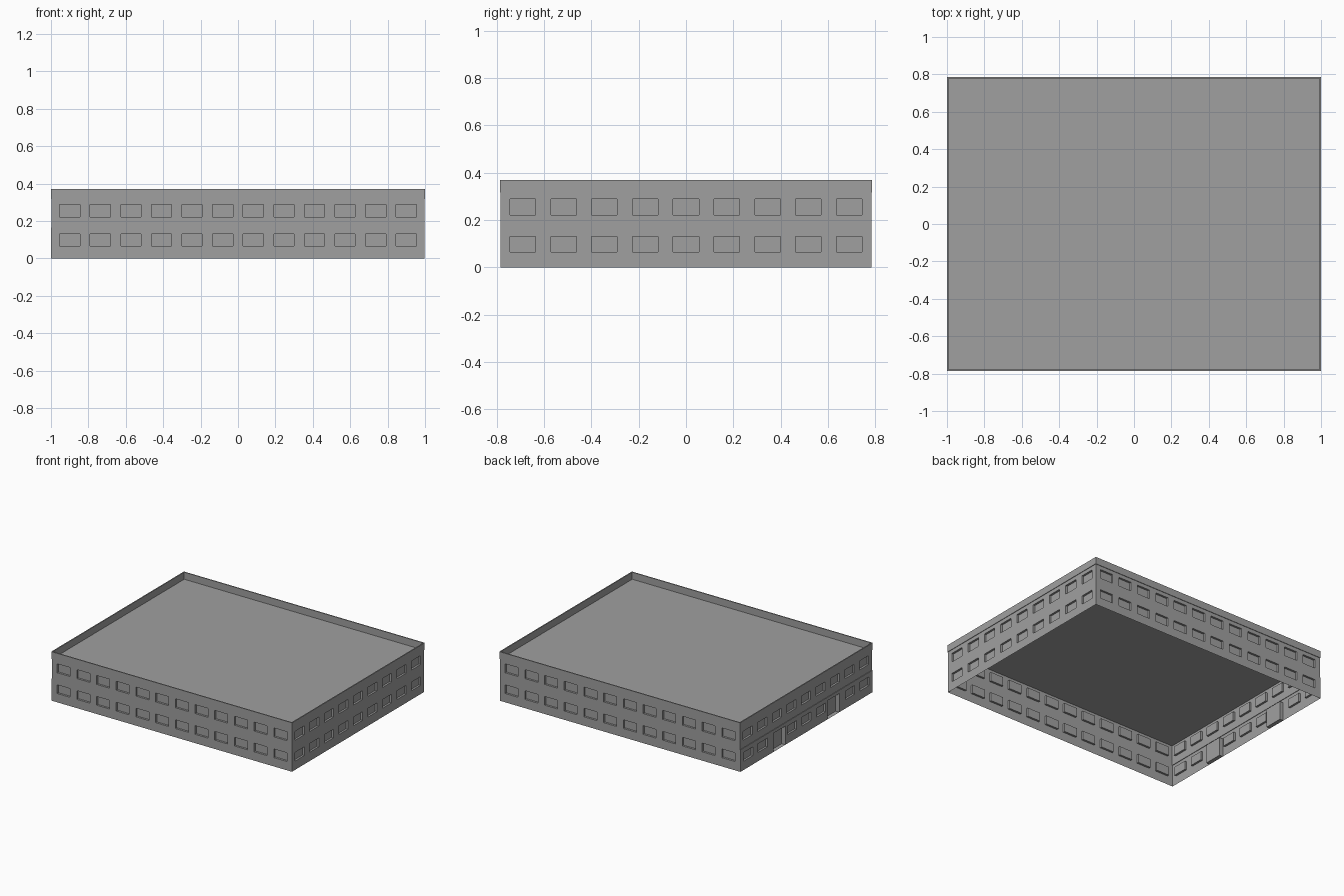
import bpy, bmesh
from mathutils import Vector

cube = bpy.data.objects.get("Cube")
if cube:
    bpy.data.objects.remove(cube, do_unlink=True)

HX, HY = 1.0, 0.787          # outer half sizes at the parapet
LIP = 0.004                  # parapet overhang
WX, WY = HX - LIP, HY - LIP  # wall half sizes
ROOF_Z, TOP_Z, FLOOR_Z = 0.317, 0.37, 0.165
ROWS = [(0.066, 0.131), (0.222, 0.289)]
WINDOW_W, WINDOW_D = 0.108, 0.015
UP = Vector((0, 0, 1))

grey = bpy.data.materials.new("concrete_grey")
grey.use_nodes = True
colour = (0.35, 0.35, 0.35, 1)
grey.diffuse_color = colour
grey.node_tree.nodes["Principled BSDF"].inputs["Base Color"].default_value = colour


def finish(name, bm):
    bmesh.ops.remove_doubles(bm, verts=bm.verts, dist=0.0002)
    mesh = bpy.data.meshes.new(name)
    bm.to_mesh(mesh)
    bm.free()
    mesh.materials.append(grey)
    obj = bpy.data.objects.new(name, mesh)
    bpy.context.collection.objects.link(obj)


def wall(name, out, distance, half, z0, z1, openings):
    """Thin wall facing 'out'; openings are (u0, u1, v0, v1, depth) recesses."""
    bm = bmesh.new()
    out = Vector(out)
    along = UP.cross(out)

    def quad(*points):
        bm.faces.new([bm.verts.new(along * u + UP * v + out * (distance - d))
                      for u, v, d in points])

    us = sorted({-half, half, *(u for o in openings for u in o[:2])})
    vs = sorted({z0, z1, *(v for o in openings for v in o[2:4])})
    for a, b in zip(us, us[1:]):
        for c, e in zip(vs, vs[1:]):
            u, v = (a + b) / 2, (c + e) / 2
            if not any(o[0] < u < o[1] and o[2] < v < o[3] for o in openings):
                quad((a, c, 0), (b, c, 0), (b, e, 0), (a, e, 0))
    for a, b, c, e, d in openings:
        rim = [(a, c), (b, c), (b, e), (a, e)]
        quad(*[(u, v, d) for u, v in rim])
        for p, q in zip(rim, rim[1:] + rim[:1]):
            quad((*p, 0), (*q, 0), (*q, d), (*p, d))
    finish(name, bm)


def windows(count, reach, row, skip=()):
    step = 2 * reach / (count - 1)
    centres = [-reach + i * step for i in range(count) if i not in skip]
    return [(c - WINDOW_W / 2, c + WINDOW_W / 2, *row, WINDOW_D) for c in centres]


# long walls and plain side wall
long_openings = [w for row in ROWS for w in windows(12, 0.9, row)]
wall("front_wall", (0, -1, 0), WY, WX, 0, ROOF_Z, long_openings)
wall("back_wall", (0, 1, 0), WY, WX, 0, ROOF_Z, long_openings)
side_openings = [w for row in ROWS for w in windows(9, 0.69, row)]
wall("right_wall", (1, 0, 0), WX, WY, 0, ROOF_Z, side_openings)

# entrance side: upper storey, and a slightly proud ground storey with two doors
wall("entrance_upper_wall", (-1, 0, 0), WX, WY, FLOOR_Z, ROOF_Z,
     windows(9, 0.69, ROWS[1]))
doors = [(c - 0.07, c + 0.07, 0, 0.14, 0.03) for c in (-0.32, 0.32)]
wall("entrance_lower_wall", (-1, 0, 0), HX, WY, 0, FLOOR_Z,
     windows(9, 0.69, ROWS[0], skip=(2, 6)) + doors)

# ledge and end returns joining the two storeys
bm = bmesh.new()
for points in (
    [(-HX, -WY, FLOOR_Z), (-WX, -WY, FLOOR_Z), (-WX, WY, FLOOR_Z), (-HX, WY, FLOOR_Z)],
    [(-HX, -WY, 0), (-WX, -WY, 0), (-WX, -WY, FLOOR_Z), (-HX, -WY, FLOOR_Z)],
    [(-WX, WY, 0), (-HX, WY, 0), (-HX, WY, FLOOR_Z), (-WX, WY, FLOOR_Z)],
):
    bm.faces.new([bm.verts.new(p) for p in points])
finish("entrance_ledge", bm)


def corners(inset, z):
    x, y = HX - inset, HY - inset
    return [(-x, -y, z), (x, -y, z), (x, y, z), (-x, y, z)]


# roof deck
bm = bmesh.new()
bm.faces.new([bm.verts.new(p) for p in corners(LIP, ROOF_Z)])
finish("roof", bm)

# parapet: thin rectangular section swept round the roof edge
bm = bmesh.new()
section = [(0, ROOF_Z), (0, TOP_Z), (0.008, TOP_Z), (0.008, ROOF_Z)]
rings = [[bm.verts.new(p) for p in corners(d, z)] for d, z in section]
for lower, upper in zip(rings, rings[1:] + rings[:1]):
    for i in range(4):
        j = (i + 1) % 4
        bm.faces.new([lower[i], lower[j], upper[j], upper[i]])
finish("parapet", bm)
